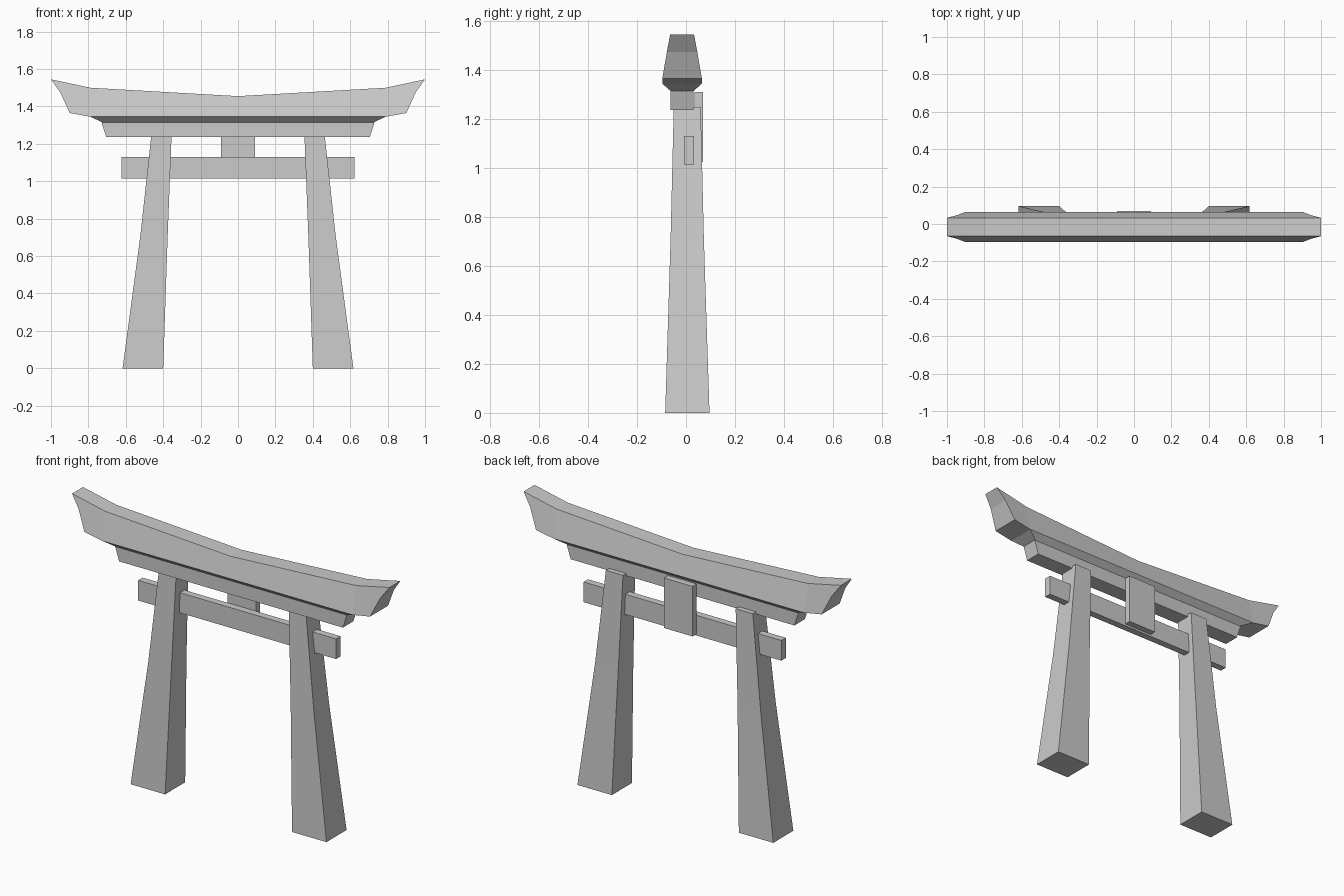
import bpy

if "Cube" in bpy.data.objects:
    bpy.data.objects.remove(bpy.data.objects["Cube"])

CY = -0.016  # depth centre of the roof beams


def mesh_object(name, verts, faces):
    me = bpy.data.meshes.new(name)
    me.from_pydata(verts, [], faces)
    me.update()
    ob = bpy.data.objects.new(name, me)
    bpy.context.collection.objects.link(ob)
    return ob


def loft(name, sections):
    """Stack of rectangles (x0, x1, y0, y1, z), bottom to top, capped."""
    verts, faces = [], [(3, 2, 1, 0)]
    for x0, x1, y0, y1, z in sections:
        verts += [(x0, y0, z), (x1, y0, z), (x1, y1, z), (x0, y1, z)]
    for s in range(len(sections) - 1):
        a = 4 * s
        for i in range(4):
            j = (i + 1) % 4
            faces.append((a + i, a + j, a + j + 4, a + i + 4))
    n = len(verts)
    faces.append((n - 4, n - 3, n - 2, n - 1))
    return mesh_object(name, verts, faces)


# Curved top beam: outline (x, z, half depth), counter-clockwise from bottom left
right = [(0.79, 1.345, 0.081), (0.90, 1.365, 0.081), (0.95, 1.475, 0.062),
         (1.0, 1.545, 0.049), (0.79, 1.50, 0.049)]
left = [(-x, z, w) for x, z, w in reversed(right)]
outline = [(0, 1.345, 0.081)] + right + [(0, 1.455, 0.049)] + left
n = len(outline)
verts = [(x, CY - w, z) for x, z, w in outline] + [(x, CY + w, z) for x, z, w in outline]
front = [(0, 1, 5, 6), (1, 2, 3, 4, 5), (0, 6, 7, 11), (7, 8, 9, 10, 11)]
faces = front + [tuple(i + n for i in reversed(f)) for f in front]
faces += [(i, i + n, (i + 1) % n + n, (i + 1) % n) for i in range(n)]
mesh_object("top_beam", verts, faces)

# Bevelled underside and second beam
loft("top_beam_underside", [(-0.725, 0.725, CY - 0.047, CY + 0.047, 1.315),
                            (-0.79, 0.79, CY - 0.081, CY + 0.081, 1.345)])
loft("second_beam", [(-0.705, 0.705, CY - 0.047, CY + 0.047, 1.237),
                     (-0.73, 0.73, CY - 0.047, CY + 0.047, 1.315)])

# Tie beam through the pillars, and the centre plaque behind it
loft("tie_beam", [(-0.623, 0.623, -0.008, 0.032, z) for z in (1.015, 1.13)])
loft("centre_plaque", [(-0.09, 0.09, 0.034, 0.07, z) for z in (1.025, 1.31)])

# Tapered, inward-leaning pillars: inner x, outer x, front y, back y, z
pillar = [(0.40, 0.617, -0.085, 0.096, 0), (0.376, 0.522, -0.063, 0.073, 0.71),
          (0.355, 0.463, -0.05, 0.06, 1.25)]
loft("right_pillar", pillar)
loft("left_pillar", [(-o, -i, f, b, z) for i, o, f, b, z in pillar])
